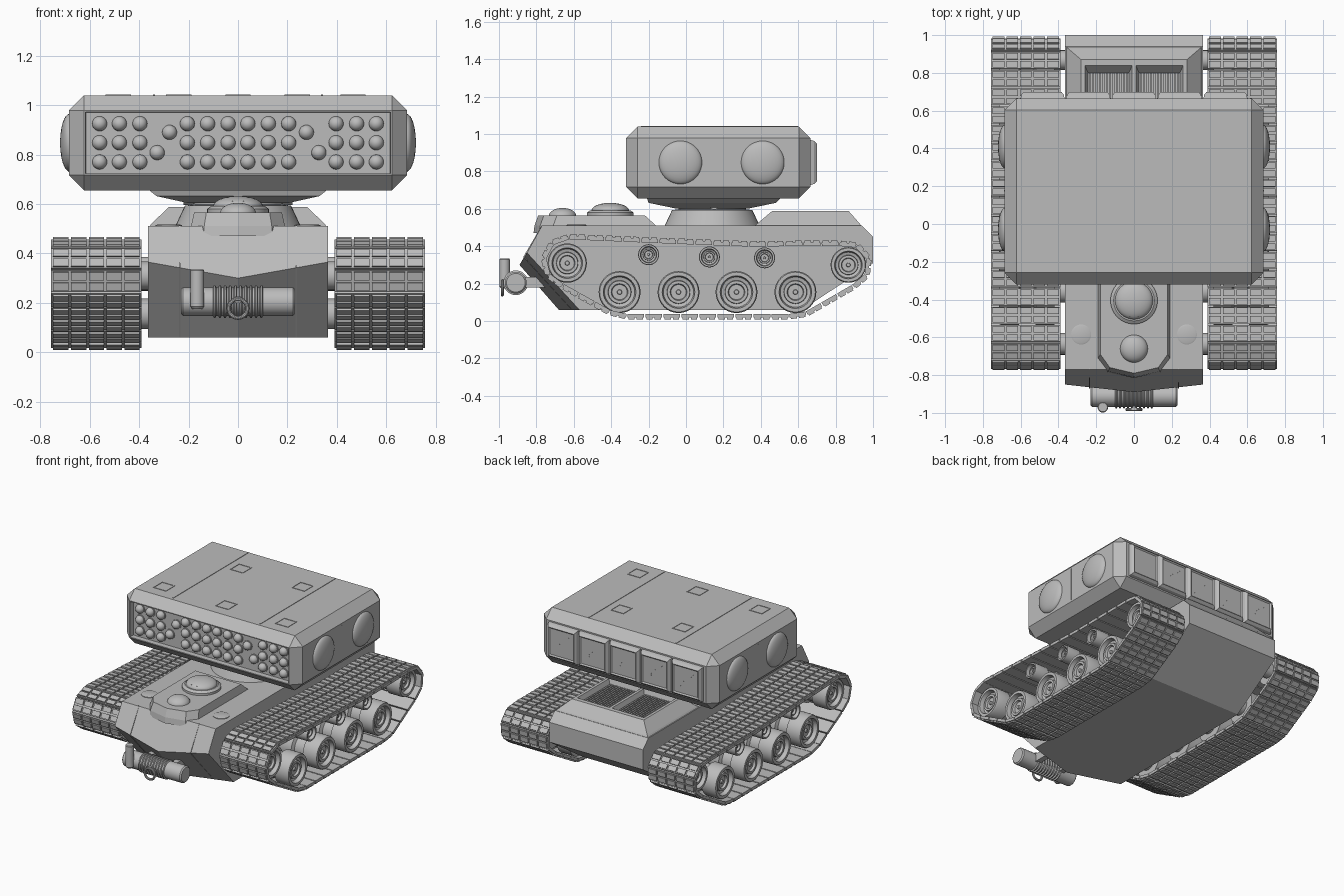
import bpy, bmesh
from math import cos, sin, pi, radians
from mathutils import Vector, Matrix

if "Cube" in bpy.data.objects:
    bpy.data.objects.remove(bpy.data.objects["Cube"])

GREY = (0.5, 0.5, 0.5, 1)
paint = bpy.data.materials.new("plain grey")
paint.use_nodes = True
paint.diffuse_color = GREY
paint.node_tree.nodes["Principled BSDF"].inputs["Base Color"].default_value = GREY


def finish(name, bm, smooth=False):
    bmesh.ops.remove_doubles(bm, verts=bm.verts, dist=1e-5)
    bmesh.ops.recalc_face_normals(bm, faces=bm.faces)
    me = bpy.data.meshes.new(name)
    bm.to_mesh(me)
    bm.free()
    me.materials.append(paint)
    if smooth:
        for p in me.polygons:
            p.use_smooth = True
        me.set_sharp_from_angle(angle=radians(35))
    ob = bpy.data.objects.new(name, me)
    bpy.context.collection.objects.link(ob)
    return ob


def loft(bm, rings):
    rows = [[bm.verts.new(p) for p in ring] for ring in rings]
    n = len(rows[0])
    for a, b in zip(rows, rows[1:]):
        for i in range(n):
            bm.faces.new((a[i], a[(i + 1) % n], b[(i + 1) % n], b[i]))
    bm.faces.new(rows[0])
    return bm.faces.new(rows[-1])


def box(bm, lo, hi, matrix=Matrix()):
    lo, hi = Vector(lo), Vector(hi)
    m = matrix @ Matrix.Translation((lo + hi) / 2) @ Matrix.Diagonal((*(hi - lo), 1))
    return bmesh.ops.create_cube(bm, size=1, matrix=m)["verts"]


def rect(x, y0, y1, z, cx=0):
    return [(cx - x, y0, z), (cx + x, y0, z), (cx + x, y1, z), (cx - x, y1, z)]


def lathe(bm, profile, loc, axis="z", side=1, seg=32):
    """Revolve (radius, height) pairs around an axis through loc."""
    def place(r, h, a):
        u, v, h = r * cos(a), r * sin(a), h * side
        p = {"x": (h, u, v), "y": (u, h, v), "z": (u, v, h)}[axis]
        return Vector(loc) + Vector(p)
    loft(bm, [[place(r, h, 2 * pi * i / seg) for i in range(seg)] for r, h in profile])


def dome(radius, height, base=0, steps=8):
    return [(radius * cos(pi / 2 * i / steps), base + height * sin(pi / 2 * i / steps))
            for i in range(steps + 1)]


# Hull with a pointed nose
def hull_ring(x, nose_y, nose_z, foot_y):
    return [(x, *p) for p in ((-.77, .51), (.94, .51), (1, .45), (1, .31), (.62, .06),
                              (foot_y, .06), (nose_y, nose_z))]


edge, middle = (-.85, .365, -.57), (-.89, .3, -.68)
bm = bmesh.new()
loft(bm, [hull_ring(-.365, *edge), hull_ring(0, *middle), hull_ring(.365, *edge)])
finish("hull", bm)

# Thin seams on the nose plates
bm = bmesh.new()
for x in (-.235, .235):
    path = [(-.77, .513), (-.87, .343), (-.61, .06), (-.6, .08), (-.85, .34), (-.75, .5)]
    loft(bm, [[(x + d, *p) for p in path] for d in (-.003, .003)])
finish("nose_seams", bm)


# Raised driver deck with hatches
def deck_outline(s, front, back, z):
    return [(x, y, z) for x, y in ((-s, back), (s, back), (s, front + .1), (s * .72, front + .03),
                                   (0, front), (-s * .72, front + .03), (-s, front + .1))]


bm = bmesh.new()
loft(bm, [deck_outline(.195, -.815, -.16, .47), deck_outline(.19, -.81, -.16, .51),
          deck_outline(.178, -.79, -.22, .565)])
finish("driver_deck", bm)
bm = bmesh.new()
lathe(bm, [(.125, 0), (.125, .02), (.108, .032)] + dome(.1, .04, .032), (0, -.405, .56))
lathe(bm, dome(.074, .045), (0, -.66, .56))
for x in (-.28, .28):
    lathe(bm, [(.053, 0), (.053, .006), (.045, .009)], (x, -.585, .508))
finish("hatches", bm, True)
bm = bmesh.new()
box(bm, (-.025, -.49, .585), (.025, -.475, .612))
finish("hatch_periscope", bm)

# Engine deck with two grille wells
bm = bmesh.new()
loft(bm, [rect(.362, .36, .94, .505), rect(.35, .38, .93, .52), rect(.28, .46, .87, .588)])
engine = finish("engine_deck", bm)
bm = bmesh.new()
for cx in (-.135, .135):
    loft(bm, [rect(.108, .5, .8, .545, cx), rect(.13, .48, .85, .6, cx)])
wells = finish("well_cutter", bm)
wells.hide_render = True
wells.hide_set(True)
cut = engine.modifiers.new("wells", "BOOLEAN")
cut.object = wells
cut.solver = "EXACT"
bm = bmesh.new()
for cx in (-.135, .135):
    for i in range(12):
        x = cx + (i - 5.5) * .018
        box(bm, (x - .005, .5, .54), (x + .005, .8, .562))
finish("engine_grilles", bm)

# Turret ring, neck and cradle under the launcher
bm = bmesh.new()
lathe(bm, [(.255, 0), (.215, .085), (.18, .09), (.18, .12)], (0, .14, .508), seg=48)
for s in (-1, 1):
    lathe(bm, [(.024, .1), (.024, .22), (.014, .22), (.014, .21)], (0, .15, .62), "x", s)
finish("turret_ring", bm, True)
bm = bmesh.new()
loft(bm, [rect(.2, -.06, .34, .603), rect(.33, -.2, .48, .632), rect(.365, -.21, .51, .66)])
finish("cradle", bm)

# Launcher housing with bevelled edges and a recessed front
bm = bmesh.new()
box(bm, (-.685, -.32, .655), (.685, .665, 1.04))
bmesh.ops.bevel(bm, geom=bm.edges[:], offset=.062, segments=1, affect="EDGES")
bmesh.ops.recalc_face_normals(bm, faces=bm.faces)
front = min(bm.faces, key=lambda f: f.calc_center_median().y)
bmesh.ops.inset_region(bm, faces=[front], thickness=.008)
bmesh.ops.inset_region(bm, faces=[front], thickness=.002, depth=-.035)
finish("launcher_housing", bm)

# Rocket tips in rows, with two odd ones beside the middle group
spots = [(s * x, z) for s in (-1, 1) for x in (.04, .123, .205, .397, .48, .56)
         for z in (.77, .848, .925)]
spots += [(s * x, z) for s in (-1, 1) for x, z in ((.277, .89), (.327, .808))]
bm = bmesh.new()
for x, z in spots:
    lathe(bm, [(.034, 0), (.034, .006)] + dome(.03, .03, .006, 5), (x, -.285, z), "y", -1, 20)
finish("rocket_tips", bm, True)

# Bulging side domes
bm = bmesh.new()
for s in (-1, 1):
    for y in (-.03, .41):
        lathe(bm, dome(.116, .037), (s * .683, y, .848), "x", s, 40)
finish("side_domes", bm, True)

# Panel seams and square covers on the housing
bm = bmesh.new()
for s in (-1, 1):
    box(bm, (s * .34 - .004, -.24, 1.037), (s * .34 + .004, .6, 1.043))
    box(bm, (s * .686 - .002, .171, .73), (s * .686 + .002, .179, .965))
for x, y in ((-.24, .375), (.24, .375), (-.485, -.13), (0, -.13), (.465, -.13)):
    for d in (-.048, .048):
        box(bm, (x + d - .003, y - .05, 1.038), (x + d + .003, y + .05, 1.043))
        box(bm, (x - .05, y + d - .003, 1.038), (x + .05, y + d + .003, 1.043))
finish("housing_seams", bm)

# Five framed rear windows with streaks
bm = bmesh.new()
panes = []
for i in range(-2, 3):
    cx = i * .242
    panes.append(loft(bm, [[(cx + sx * hx, y, .848 + sz * hz)
                            for sx, sz in ((-1, -1), (1, -1), (1, 1), (-1, 1))]
                           for hx, hz, y in ((.118, .122, .66), (.112, .115, .685),
                                             (.1, .1, .7))]))
bmesh.ops.recalc_face_normals(bm, faces=bm.faces)
bmesh.ops.inset_individual(bm, faces=panes, thickness=.012, depth=-.008)
for i in range(-2, 3):
    for dx, dz in ((-.04, .04), (.015, .0), (.045, -.045)):
        m = Matrix.Translation((i * .242 + dx, .692, .848 + dz)) @ Matrix.Rotation(.8, 4, "Y")
        box(bm, (-.025, -.003, -.002), (.025, .002, .002), m)
finish("rear_windows", bm)


# Tracks: links spaced evenly along a closed path
def arc(y, z, r, a0, a1, n=12):
    return [Vector((y + r * cos(radians(a0 + (a1 - a0) * i / n)),
                    z + r * sin(radians(a0 + (a1 - a0) * i / n)))) for i in range(n + 1)]


path = arc(-.632, .32, .13, 88, 238) + [Vector((-.37, .025)), Vector((.62, .025))]
path += arc(.868, .3, .115, -60, 90) + [Vector((.3, .412)), Vector((-.2, .432))]
spans = [(a, b, (b - a).length) for a, b in zip(path, path[1:] + path[:1])]
total = sum(s[2] for s in spans)
LINKS = 40
step = total / LINKS


def along(d):
    d %= total
    for a, b, length in spans:
        if d <= length:
            return a.lerp(b, d / length)
        d -= length
    return path[0]


for s, name in ((-1, "right_track"), (1, "left_track")):
    bm = bmesh.new()
    for k in range(LINKS):
        a, b = along(k * step), along((k + 1) * step)
        t, c = (b - a).normalized(), (a + b) / 2
        m = Matrix(((1, 0, 0, s * .573), (0, t.x, t.y, c.x), (0, t.y, -t.x, c.y), (0, 0, 0, 1)))
        half = step * .46
        box(bm, (-.183, -half, -.013), (.183, half, .007), m)
        for col in range(5):
            x = (col - 2) * .072
            for y in (-half / 2, half / 2):
                box(bm, (x - .031, y - half * .38, .006), (x + .031, y + half * .38, .016), m)
    finish(name, bm)

# Wheels, return rollers and their axles
WHEEL = [(.4, .42), (1, .42), (1, .52), (.8, .53), (.8, .6), (1, .61), (1, .705), (.95, .715),
         (.78, .715), (.72, .685), (.56, .68), (.54, .7), (.4, .7), (.36, .685), (.12, .685),
         (.1, .695)]
bm = bmesh.new()
for s in (-1, 1):
    for y, z, r in [(y, .155, .112) for y in (-.355, -.04, .27, .585)] + [
            (-.635, .31, .105), (.868, .3, .095), (-.2, .355, .056), (.125, .343, .056),
            (.42, .338, .056)]:
        lathe(bm, [(r * q, h) for q, h in WHEEL], (0, y, z), "x", s)
        lathe(bm, [(r * .55, .34), (r * .55, .43)], (0, y, z), "x", s, 20)
finish("wheels", bm, True)

# Front winch drum with coils, stack, ring and bracket
bm = bmesh.new()
lathe(bm, [(.05, -.23), (.058, -.222), (.058, .222), (.05, .23)], (0, -.91, .205), "x")
for i in range(10):
    x = (i - 4.5) * .021
    lathe(bm, [(.056, x - .008), (.066, x - .003), (.066, x + .003), (.056, x + .008)],
          (0, -.91, .205), "x")
lathe(bm, [(.02, .175), (.028, .185), (.028, .33), (.024, .335)], (-.165, -.97, 0), seg=20)
finish("winch", bm, True)
bm = bmesh.new()
for x in (-.1, .1):
    box(bm, (x - .02, -.9, .18), (x + .02, -.7, .235))
box(bm, (-.012, -.985, .2), (.012, -.95, .225))
finish("winch_bracket", bm)
bpy.ops.mesh.primitive_torus_add(location=(0, -.982, .177), rotation=(pi / 2, 0, 0),
                                 major_radius=.038, minor_radius=.008,
                                 major_segments=28, minor_segments=10)
ring = bpy.context.object
ring.name = "tow_ring"
ring.data.materials.append(paint)
bpy.ops.object.shade_smooth_by_angle()
